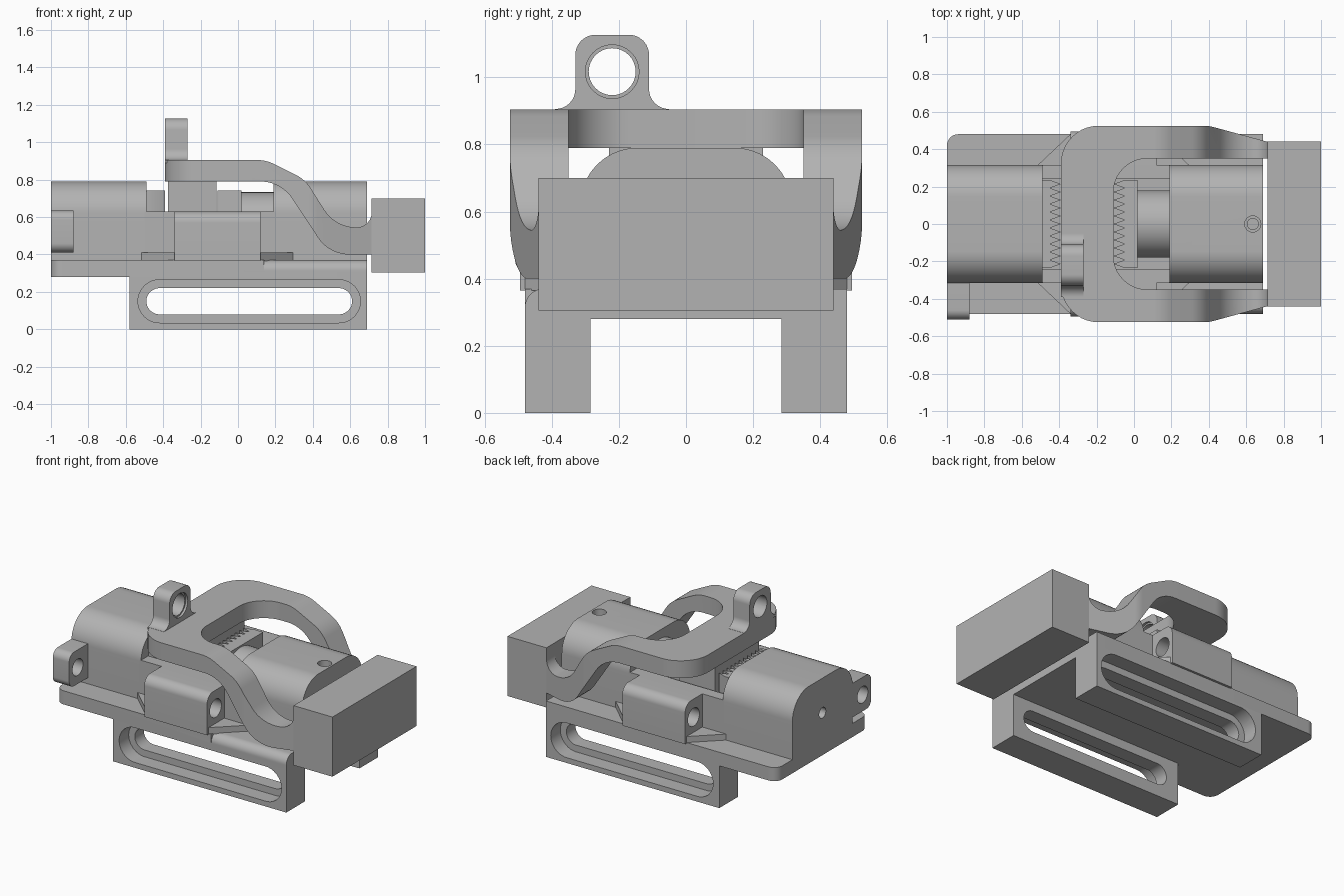
import bpy, bmesh, math
from mathutils import Vector

if "Cube" in bpy.data.objects:
    bpy.data.objects.remove(bpy.data.objects["Cube"], do_unlink=True)

grey = bpy.data.materials.new("plain grey")
grey.use_nodes = True
GREY = (0.45, 0.45, 0.45, 1)
grey.diffuse_color = GREY
grey.node_tree.nodes["Principled BSDF"].inputs["Base Color"].default_value = GREY


def rounded(corners, steps=8):
    """Outline from corners (a, b) or (a, b, radius)."""
    out = []
    for i, c in enumerate(corners):
        p = Vector(c[:2])
        if len(c) < 3:
            out.append(p)
            continue
        u = (Vector(corners[i - 1][:2]) - p).normalized()
        v = (Vector(corners[(i + 1) % len(corners)][:2]) - p).normalized()
        half = u.angle(v) / 2
        mid = p + (u + v).normalized() * c[2] / math.sin(half)
        t = c[2] / math.tan(half)
        start, end = p + u * t - mid, p + v * t - mid
        out += [mid + start.lerp(end, k / steps).normalized() * c[2] for k in range(steps + 1)]
    return out


def circle(a, b, r, n=32):
    return [(a + r * math.cos(math.tau * k / n), b + r * math.sin(math.tau * k / n)) for k in range(n)]


def rect(a0, a1, b0, b1, r=None):
    pts = [(a0, b0), (a1, b0), (a1, b1), (a0, b1)]
    return rounded([(*p, r) for p in pts]) if r else pts


def prism(name, outline, axis, lo, hi):
    """Extrude an outline along an axis; the outline uses the other two axes in order."""
    place = {"x": lambda a, b, d: (d, a, b), "y": lambda a, b, d: (a, d, b),
             "z": lambda a, b, d: (a, b, d)}[axis]
    bm = bmesh.new()
    rings = [[bm.verts.new(place(p[0], p[1], d)) for p in outline] for d in (lo, hi)]
    n = len(outline)
    bm.faces.new(rings[0])
    bm.faces.new(rings[1])
    for i in range(n):
        j = (i + 1) % n
        bm.faces.new((rings[0][i], rings[0][j], rings[1][j], rings[1][i]))
    bmesh.ops.recalc_face_normals(bm, faces=bm.faces)
    mesh = bpy.data.meshes.new(name)
    bm.to_mesh(mesh)
    bm.free()
    mesh.materials.append(grey)
    obj = bpy.data.objects.new(name, mesh)
    bpy.context.collection.objects.link(obj)
    return obj


def combine(target, *others, mode="DIFFERENCE"):
    """Apply a boolean with each helper and remove the helper."""
    for other in others:
        mod = target.modifiers.new("cut", "BOOLEAN")
        mod.operation, mod.solver, mod.object = mode, "EXACT", other
        bpy.context.view_layer.objects.active = target
        bpy.ops.object.modifier_apply(modifier=mod.name)
        bpy.data.objects.remove(other, do_unlink=True)
    return target


# Base plate with rounded rear corners and a relieved front edge
plate = prism("base_plate", rounded([(-1, -0.48, 0.06), (0.69, -0.48), (0.69, 0.48), (-1, 0.48, 0.06)]),
              "z", 0.28, 0.37)
combine(plate, prism("relief", rounded([(-0.6, 0.5), (-0.6, 0.31), (-0.48, 0.31), (-0.48, 0.37, 0.055),
                                        (-0.4, 0.37), (-0.4, 0.5)]), "x", 0.14, 0.8))

# Slotted legs with a wider recess on the outer face
for side, word in ((-1, "right"), (1, "left")):
    leg = prism(word + "_leg", rect(-0.58, 0.69, 0, 0.285), "y", *sorted((side * 0.285, side * 0.48)))
    combine(leg,
            prism("slot", rect(-0.49, 0.61, 0.08, 0.22, 0.0699), "y", *sorted((side * 0.2, side * 0.6))),
            prism("recess", rect(-0.535, 0.655, 0.035, 0.265, 0.1149), "y", *sorted((side * 0.38, side * 0.6))))

    # Channel wall
    prism(word + "_wall", rect(-0.5, 0.2, 0.365, 0.63), "y", *sorted((side * 0.24, side * 0.315)))

    # Side lug with a bore, rounded along its outer top edge
    lug = prism(word + "_side_lug", rounded([(side * 0.3, 0.365), (side * 0.495, 0.365),
                                            (side * 0.495, 0.63, 0.06), (side * 0.3, 0.63)]), "x", -0.34, 0.12)
    combine(lug, prism("bore", circle(side * 0.405, 0.51, 0.06), "x", -0.5, 0.3))

    # Low triangular gussets at both ends of the lug
    for end, foot, tip in (("rear", -0.34, -0.52), ("front", 0.12, 0.3)):
        prism(f"{word}_{end}_gusset", [(foot, side * 0.31), (tip, side * 0.31), (foot, side * 0.48)],
              "z", 0.365, 0.41)

# Rounded housings at each end
hump = rounded([(-0.315, 0.365), (0.315, 0.365), (0.315, 0.79, 0.17), (-0.315, 0.79, 0.17)], 12)
rear = prism("rear_housing", hump, "x", -1, -0.49)
combine(rear, prism("rear_hole", circle(0, 0.56, 0.035), "x", -1.1, -0.8))
front = prism("front_housing", hump, "x", 0.19, 0.69)
combine(front, prism("screw_hole", circle(0.635, 0, 0.043), "z", 0.68, 0.9))
prism("set_screw", circle(0.635, 0, 0.032), "z", 0.67, 0.75)

# Rear corner eyelet
eyelet = prism("rear_eyelet", rounded([(-0.3, 0.41), (-0.51, 0.41, 0.05), (-0.51, 0.635, 0.05), (-0.3, 0.635)]),
               "x", -1, -0.88)
combine(eyelet, prism("bore", circle(-0.42, 0.52, 0.055), "x", -1.1, -0.8))


# Toothed jaws, teeth towards the gap
def jaw(name, back, root, tip, teeth=11, half=0.235):
    pts = [(back, -half), (root, -half)]
    step = 2 * half / teeth
    for k in range(teeth):
        pts += [(tip, -half + (k + 0.5) * step), (root, -half + (k + 1) * step)]
    prism(name, pts + [(back, half)], "z", 0.365, 0.743)


jaw("rear_jaw", -0.5, -0.45, -0.39)
jaw("sliding_jaw", 0.02, -0.05, -0.11)
prism("clamped_block", rect(-0.375, -0.115, -0.23, 0.23), "z", 0.45, 0.795)
prism("jaw_shaft", circle(0, 0.553, 0.18, 48), "x", 0.01, 0.2)

# Bent yoke handle: side profile intersected with a plan outline
handle = prism("yoke_handle", rounded([
    (-0.39, 0.905), (0.15, 0.905, 0.2), (0.36, 0.80, 0.2), (0.52, 0.545, 0.2), (0.715, 0.545, 0.08),
    (0.715, 0.64), (0.725, 0.64), (0.725, 0.40), (0.487, 0.40, 0.2), (0.23, 0.79, 0.2), (-0.39, 0.79)]),
    "y", -0.6, 0.6)
plan = prism("yoke_plan", rounded([
    (-0.39, -0.525, 0.2), (0.4, -0.525, 0.2), (0.73, -0.435), (0.73, -0.35), (-0.11, -0.35, 0.18),
    (-0.11, 0.35, 0.18), (0.73, 0.35), (0.73, 0.435), (0.4, 0.525, 0.2), (-0.39, 0.525, 0.2)], 12),
    "z", 0.2, 1.0)
combine(handle, plan, mode="INTERSECT")

# Handle eye with flared foot and a chamfered bore
eye = prism("handle_eye", rounded([
    (-0.39, 0.89), (-0.39, 0.906), (-0.33, 0.906, 0.058), (-0.33, 1.127, 0.06), (-0.11, 1.127, 0.06),
    (-0.11, 0.906, 0.058), (-0.05, 0.906), (-0.05, 0.89)]), "x", -0.39, -0.27)
combine(eye, prism("bore", circle(-0.22, 1.017, 0.07), "x", -0.5, -0.1),
        prism("mouth", circle(-0.22, 1.017, 0.08), "x", -0.285, -0.1))

# Solid end weight
prism("end_block", rect(-0.44, 0.44, 0.305, 0.70), "x", 0.715, 1)

# Smooth shading on curved faces only
for obj in bpy.context.collection.objects:
    if obj.type == "MESH":
        obj.select_set(True)
        bpy.context.view_layer.objects.active = obj
bpy.ops.object.shade_smooth_by_angle(angle=math.radians(30))
